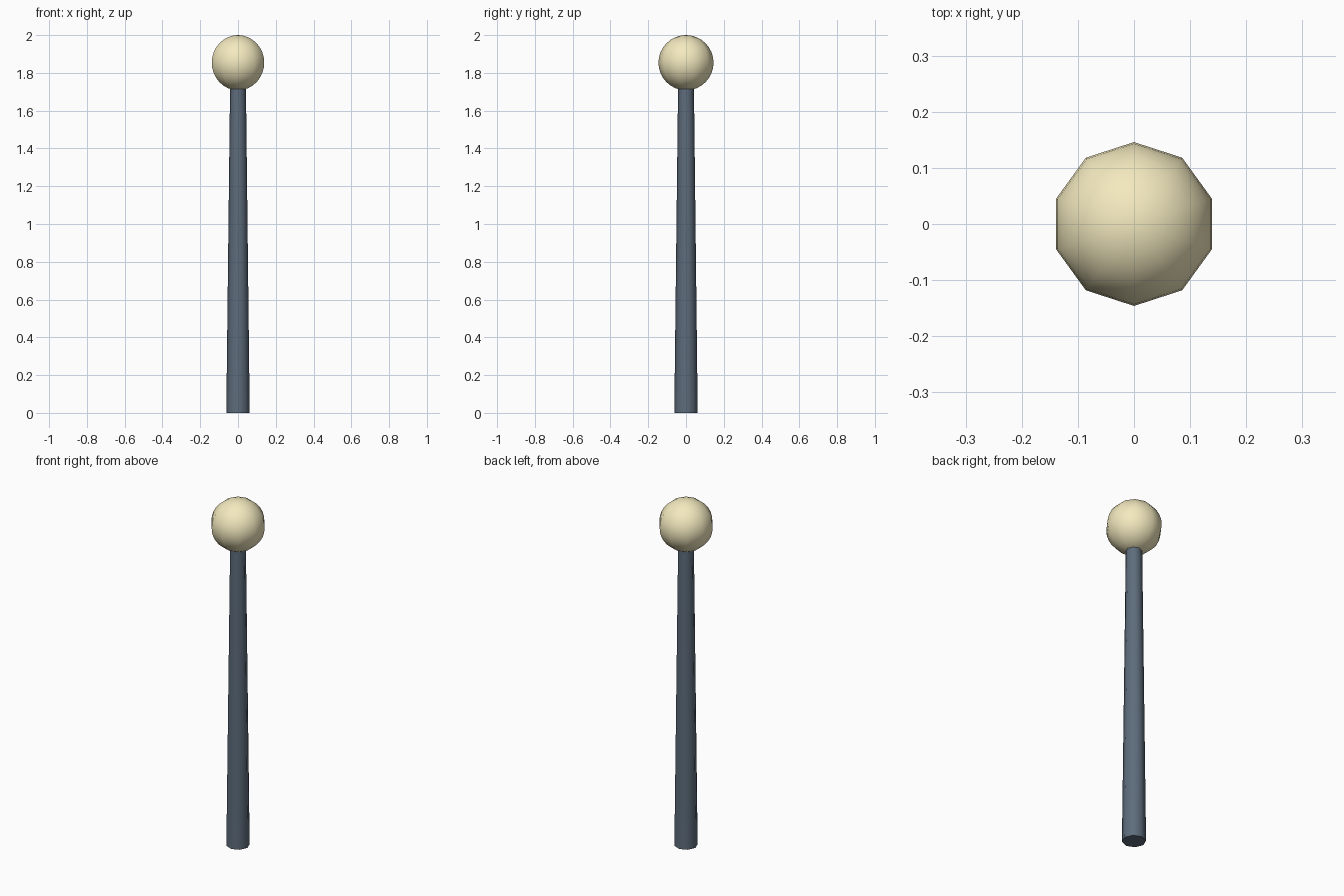
import bpy

if "Cube" in bpy.data.objects:
    bpy.data.objects.remove(bpy.data.objects["Cube"])


def finish(name, color, angle):
    obj = bpy.context.object
    obj.name = name
    mat = bpy.data.materials.new(name + "_paint")
    mat.diffuse_color = (*color, 1)
    mat.use_nodes = True
    mat.node_tree.nodes["Principled BSDF"].inputs["Base Color"].default_value = mat.diffuse_color
    obj.data.materials.append(mat)
    bpy.ops.object.shade_smooth_by_angle(angle=angle)
    return obj


# Tapered pole, ending just inside the globe
POLE_H = 1.73
bpy.ops.mesh.primitive_cone_add(vertices=8, radius1=0.062, radius2=0.042,
                                depth=POLE_H, location=(0, 0, POLE_H / 2))
finish("pole", (0.11, 0.15, 0.20), 0.9)

# Globe with a ten-sided outline and a rounder profile
bpy.ops.mesh.primitive_uv_sphere_add(segments=10, ring_count=16, radius=0.146,
                                     location=(0, 0, 1.854))
finish("globe", (0.90, 0.82, 0.52), 1.2)
